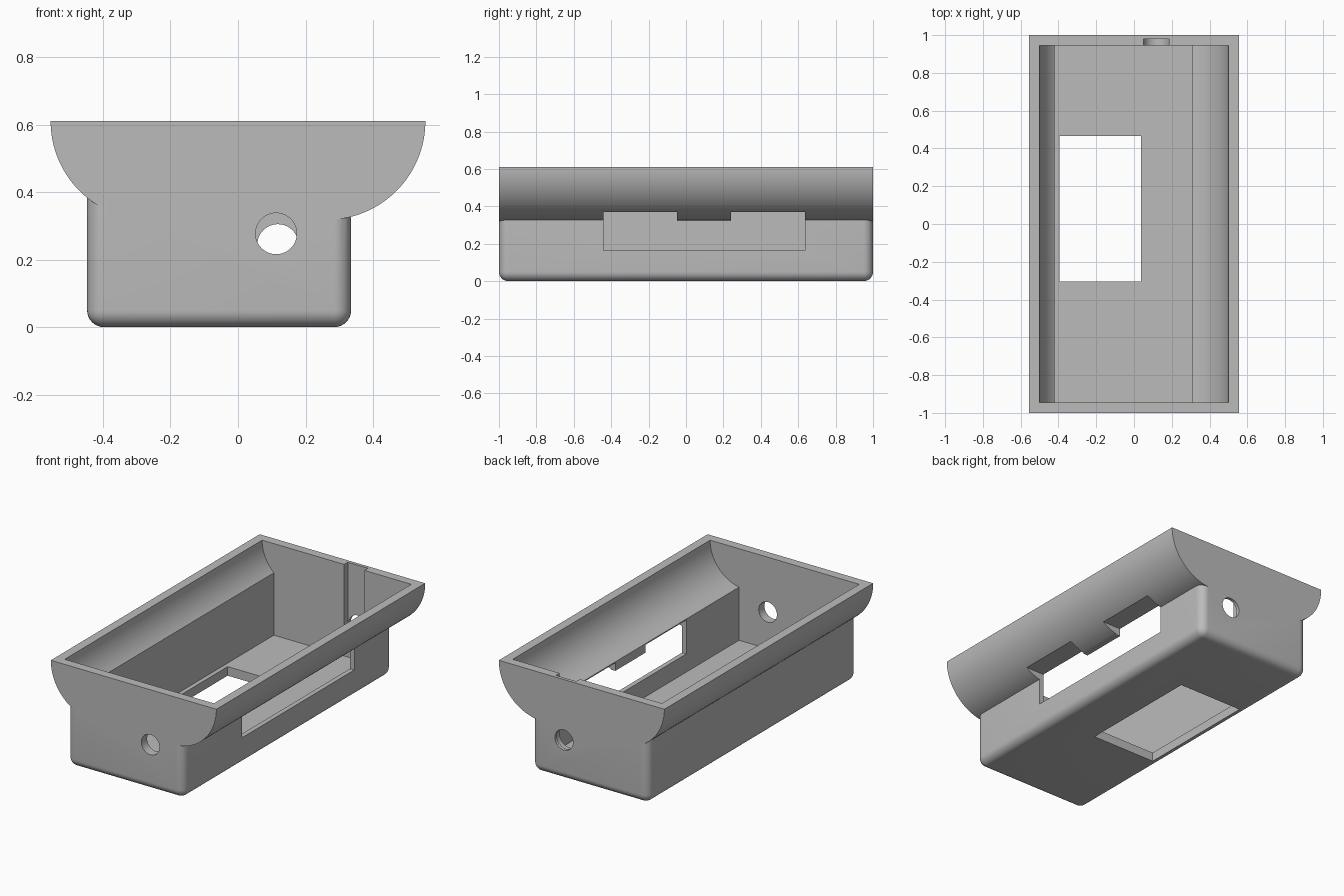
import bpy, bmesh
from math import sin, cos, acos, pi

cube = bpy.data.objects.get("Cube")
if cube:
    bpy.data.objects.remove(cube, do_unlink=True)

grey = bpy.data.materials.new("plain grey")
grey.use_nodes = True
GREY = (0.5, 0.5, 0.5, 1)
grey.diffuse_color = GREY
grey.node_tree.nodes["Principled BSDF"].inputs["Base Color"].default_value = GREY

TOP, WALL, CX, R = 0.61, 0.055, 0.263, 0.292
LEFT, RIGHT = 0.335, -0.447        # outer body sides
IN_LEFT, IN_RIGHT = 0.306, -0.421  # inner body sides


def make(name, bm):
    bmesh.ops.recalc_face_normals(bm, faces=bm.faces)
    mesh = bpy.data.meshes.new(name)
    bm.to_mesh(mesh)
    bm.free()
    mesh.materials.append(grey)
    obj = bpy.data.objects.new(name, mesh)
    bpy.context.collection.objects.link(obj)
    return obj


def extrude(name, profile, y0, y1):
    """Sweep an x-z outline along y."""
    bm = bmesh.new()
    face = bm.faces.new([bm.verts.new((x, y0, z)) for x, z in profile])
    out = bmesh.ops.extrude_face_region(bm, geom=[face])
    verts = [v for v in out["geom"] if isinstance(v, bmesh.types.BMVert)]
    bmesh.ops.translate(bm, verts=verts, vec=(0, y1 - y0, 0))
    return make(name, bm)


def box(name, x, y, z, rounding=0):
    bm = bmesh.new()
    bmesh.ops.create_cube(bm, size=1)
    for v in bm.verts:
        v.co = [r[0] if c < 0 else r[1] for c, r in zip(v.co, (x, y, z))]
    if rounding:
        edges = [e for e in bm.edges if min(v.co.z for v in e.verts) == z[0]]
        bmesh.ops.bevel(bm, geom=edges, offset=rounding, segments=8,
                        profile=0.5, affect='EDGES')
    return make(name, bm)


def arc(cx, cz, r, a0, a1, n=32):
    return [(cx + r * cos(a0 + (a1 - a0) * i / n),
             cz + r * sin(a0 + (a1 - a0) * i / n)) for i in range(n + 1)]


def combine(target, tool, operation):
    mod = target.modifiers.new(operation, 'BOOLEAN')
    mod.operation, mod.solver, mod.object = operation, 'EXACT', tool
    bpy.context.view_layer.objects.active = target
    bpy.ops.object.modifier_apply(modifier=mod.name)
    bpy.data.objects.remove(tool, do_unlink=True)


# Rounded lower body joined with the flared upper rim
housing = box("housing", (RIGHT, LEFT), (-1, 1), (0, 0.5), 0.05)
flare = arc(CX, TOP, R, 0, -pi / 2) + arc(-CX, TOP, R, -pi / 2, -pi)
combine(housing, extrude("flare", flare, -1, 1), 'UNION')

# Cavity follows the flare, then drops straight to the floor
ri = R - WALL
a_left = -acos((IN_LEFT - CX) / ri)
a_right = -acos((IN_RIGHT + CX) / ri)
cavity = ([(CX + ri, 0.8)] + arc(CX, TOP, ri, 0, a_left)
          + [(IN_LEFT, WALL), (IN_RIGHT, WALL)]
          + arc(-CX, TOP, ri, a_right, -pi) + [(-CX - ri, 0.8)])
combine(housing, extrude("cavity", cavity, -0.945, 0.945), 'DIFFERENCE')

# Floor opening
combine(housing, box("floor_opening", (-0.395, 0.038), (-0.305, 0.465),
                     (-0.1, 0.2)), 'DIFFERENCE')

# Side window with a tab hanging from its upper edge
window = box("window", (0.2, 0.7), (-0.44, 0.635), (0.165, 0.37))
combine(window, box("tab", (0.1, 0.8), (-0.047, 0.24), (0.322, 0.5)), 'DIFFERENCE')
combine(housing, window, 'DIFFERENCE')

# Round holes in the end walls, and an open slot inside the back wall
circle = 2 * pi * 47 / 48
combine(housing, extrude("front_hole", arc(0.113, 0.277, 0.061, 0, circle, 47),
                         -1.1, -0.9), 'DIFFERENCE')
combine(housing, extrude("back_hole", arc(0.118, 0.244, 0.061, 0, circle, 47),
                         0.9, 1.1), 'DIFFERENCE')
slot = arc(0.118, 0.244, 0.068, -pi, 0) + [(0.186, 0.8), (0.05, 0.8)]
combine(housing, extrude("slot", slot, 0.9, 0.98), 'DIFFERENCE')

# Smooth curves, sharp corners
bpy.ops.object.select_all(action='DESELECT')
housing.select_set(True)
bpy.context.view_layer.objects.active = housing
bpy.ops.object.shade_smooth_by_angle(angle=0.52)
